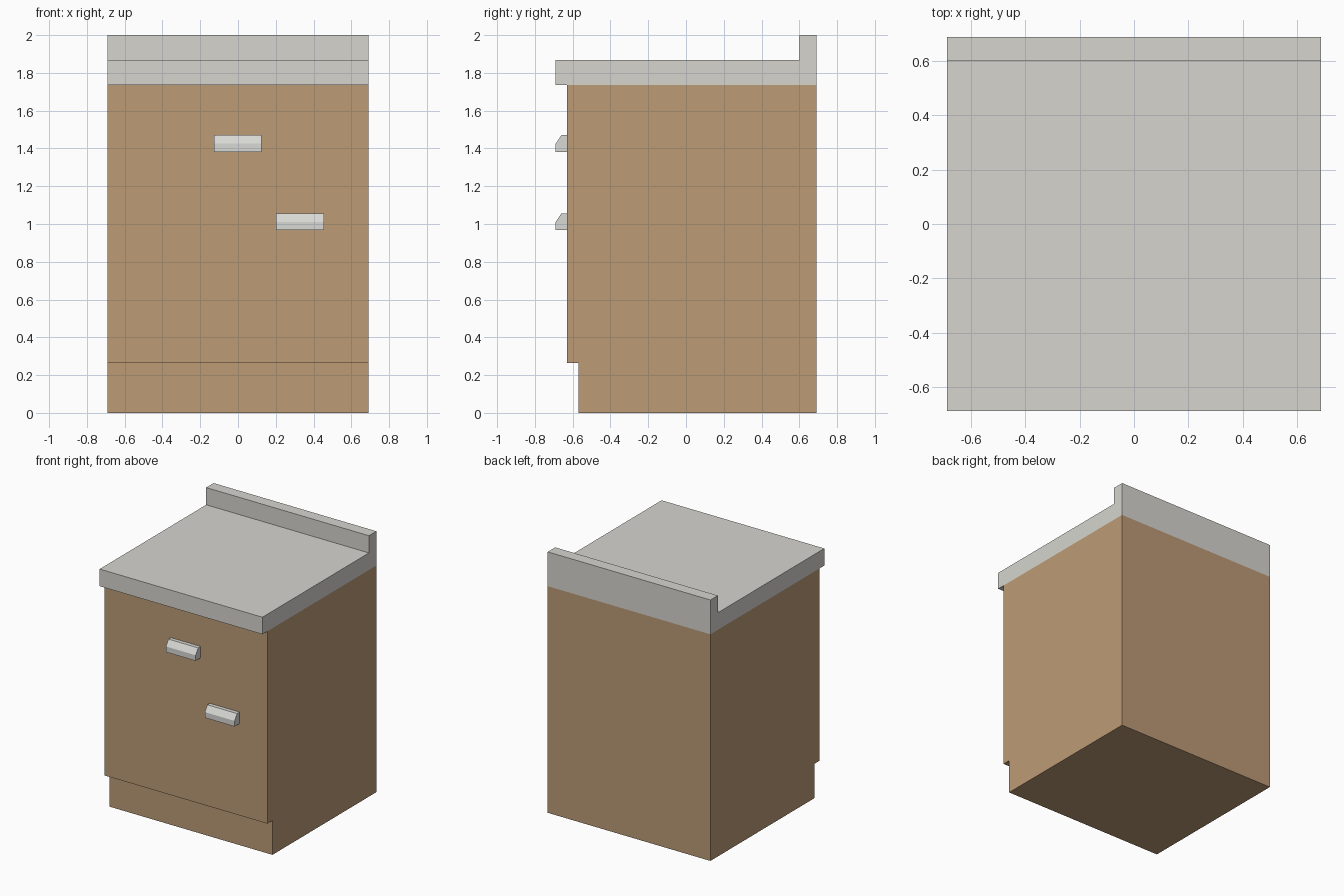
import bpy
import bmesh

if "Cube" in bpy.data.objects:
    bpy.data.objects.remove(bpy.data.objects["Cube"])


def srgb(r, g, b):
    def lin(c):
        c /= 255
        return c / 12.92 if c <= 0.04045 else ((c + 0.055) / 1.055) ** 2.4
    return (lin(r), lin(g), lin(b), 1.0)


def material(name, colour):
    mat = bpy.data.materials.new(name)
    mat.diffuse_color = colour
    mat.use_nodes = True
    mat.node_tree.nodes["Principled BSDF"].inputs["Base Color"].default_value = mat.diffuse_color
    return mat


wood = material("wood", srgb(188, 155, 118))
stone = material("counter_grey", srgb(214, 213, 207))
metal = material("handle_grey", srgb(216, 216, 213))


def extrude_profile(name, profile, x0, x1, mat):
    """Extrude a (y, z) side profile along x into a closed solid."""
    bm = bmesh.new()
    face = bm.faces.new([bm.verts.new((x0, y, z)) for y, z in profile])
    result = bmesh.ops.extrude_face_region(bm, geom=[face])
    moved = [v for v in result["geom"] if isinstance(v, bmesh.types.BMVert)]
    bmesh.ops.translate(bm, verts=moved, vec=(x1 - x0, 0, 0))
    bmesh.ops.recalc_face_normals(bm, faces=bm.faces)
    mesh = bpy.data.meshes.new(name)
    bm.to_mesh(mesh)
    bm.free()
    mesh.materials.append(mat)
    obj = bpy.data.objects.new(name, mesh)
    bpy.context.collection.objects.link(obj)
    return obj


HALF = 0.69    # half width and depth
FRONT = -0.63  # cabinet front plane

# Cabinet body with recessed toe kick
extrude_profile("cabinet_body", [
    (HALF, 0), (-0.568, 0), (-0.568, 0.263), (FRONT, 0.263),
    (FRONT, 1.737), (HALF, 1.737)], -HALF, HALF, wood)

# Countertop with raised back edge
extrude_profile("countertop", [
    (HALF, 1.737), (-HALF, 1.737), (-HALF, 1.868), (0.6, 1.868),
    (0.6, 2.0), (HALF, 2.0)], -HALF, HALF, stone)

# Drawer and door handles with a chamfered upper front edge
for name, x, z in (("drawer_handle", -0.002, 1.382), ("door_handle", 0.328, 0.967)):
    extrude_profile(name, [
        (FRONT, z), (-HALF, z), (-HALF, z + 0.043), (-0.66, z + 0.088),
        (FRONT, z + 0.088)], x - 0.126, x + 0.126, metal)
